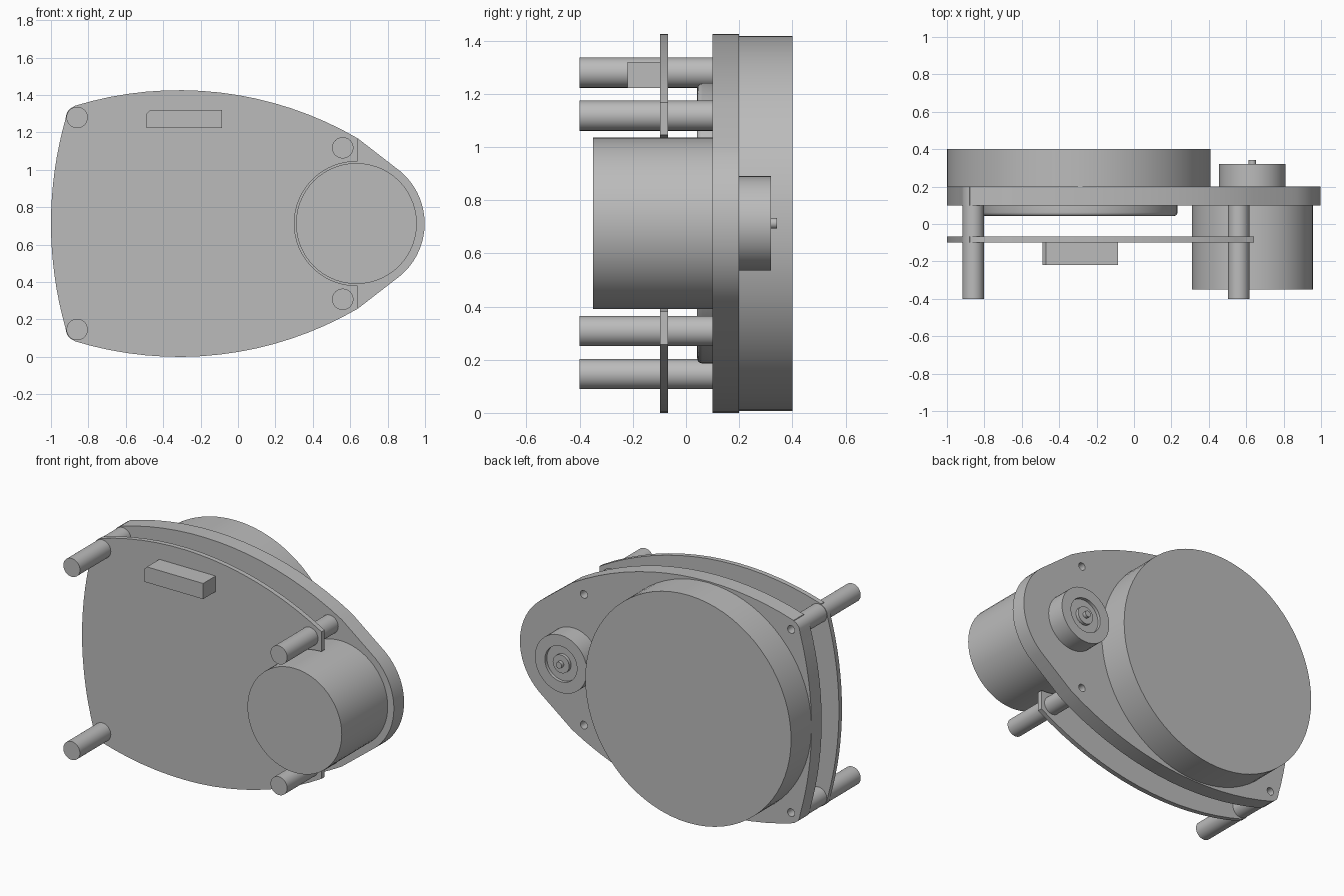
import bpy, bmesh
from math import sin, cos, radians, tau
from mathutils import Vector

cube = bpy.data.objects.get("Cube")
if cube:
    bpy.data.objects.remove(cube, do_unlink=True)

MID = 0.713                 # height of the horizontal symmetry axis
MOTOR_X, DISC_X = 0.633, -0.295
POSTS = {"rear": (-0.86, 0.567), "tip": (0.56, 0.405)}

grey = bpy.data.materials.new("plain grey")
grey.use_nodes = True
grey.diffuse_color = (0.5, 0.5, 0.5, 1)
grey.node_tree.nodes["Principled BSDF"].inputs["Base Color"].default_value = (0.5, 0.5, 0.5, 1)


def finish(name, bm):
    """Clean the mesh, add it to the scene and smooth its round sides."""
    bmesh.ops.remove_doubles(bm, verts=bm.verts, dist=1e-5)
    bmesh.ops.recalc_face_normals(bm, faces=bm.faces)
    mesh = bpy.data.meshes.new(name)
    bm.to_mesh(mesh)
    bm.free()
    mesh.materials.append(grey)
    obj = bpy.data.objects.new(name, mesh)
    bpy.context.collection.objects.link(obj)
    bpy.ops.object.select_all(action="DESELECT")
    obj.select_set(True)
    bpy.context.view_layer.objects.active = obj
    bpy.ops.object.shade_smooth_by_angle(angle=radians(30))
    return obj


def lathe(name, x, z, profile, steps=48):
    """Turn a profile of (radius, y) points about an axis along y."""
    bm = bmesh.new()
    verts = [bm.verts.new((x + r, y, MID + z)) for r, y in profile]
    edges = [bm.edges.new(pair) for pair in zip(verts, verts[1:])]
    bmesh.ops.spin(bm, geom=verts + edges, cent=(x, 0, MID + z), axis=(0, 1, 0),
                   angle=tau, steps=steps, use_duplicate=False)
    return finish(name, bm)


def cylinder(name, x, z, r, y0, y1, steps=48):
    return lathe(name, x, z, [(0, y0), (r, y0), (r, y1), (0, y1)], steps)


def slab(name, loops, y0, y1):
    """Extrude flat (x, z) loops along y; inner loops become holes."""
    curve = bpy.data.curves.new(name, "CURVE")
    curve.dimensions, curve.fill_mode = "2D", "BOTH"
    curve.extrude = (y1 - y0) / 2
    for loop in loops:
        spline = curve.splines.new("POLY")
        spline.points.add(len(loop) - 1)
        for point, (x, z) in zip(spline.points, loop):
            point.co = (x, z, 0, 1)
        spline.use_cyclic_u = True
    temp = bpy.data.objects.new(name + " outline", curve)
    mesh = bpy.data.meshes.new_from_object(temp)
    bm = bmesh.new()
    bm.from_mesh(mesh)
    for v in bm.verts:
        v.co = Vector((v.co.x, (y0 + y1) / 2 - v.co.z, v.co.y + MID))
    bpy.data.objects.remove(temp)
    bpy.data.curves.remove(curve)
    bpy.data.meshes.remove(mesh)
    return finish(name, bm)


def arc(x, z, r, start, end, n):
    angles = [radians(start + (end - start) * i / n) for i in range(n + 1)]
    return [(x + r * cos(a), z + r * sin(a)) for a in angles]


def mirrored(half):
    """Close a half outline by reflecting it; its ends lie on the axis."""
    return half + [(x, -z) for x, z in reversed(half[1:-1])]


# Outline shared by the mounting plate and the circuit board
bulge = (arc(-0.315, -1.187, 1.9, 59.8, 107.2, 16)
         + arc(*POSTS["rear"], 0.06, 108, 163, 6)
         + arc(1.05, 0, 2.05, 164.2, 180, 8))
tip = arc(MOTOR_X, 0, 0.365, 0, 55, 10)
notch = arc(MOTOR_X, 0, 0.332, 180, 90, 16) + [(0.64, 0.332)]

# Mounting plate with screw holes
holes = [arc(x, side * z, 0.024, 0, 345, 23)
         for x, z in POSTS.values() for side in (1, -1)]
slab("mounting_plate", [mirrored(tip + bulge)] + holes, 0.1, 0.2)

# Circuit board, notched around the motor
slab("circuit_board", [mirrored(notch + bulge)], -0.098, -0.068)

# Connector with one clipped corner
connector = [(-0.49, 0.51), (-0.085, 0.51), (-0.085, 0.607), (-0.47, 0.607), (-0.49, 0.587)]
slab("connector", [connector], -0.22, -0.098)

# Standoff posts
for label, (x, z) in POSTS.items():
    for level, side in (("upper", 1), ("lower", -1)):
        cylinder(f"{level}_{label}_post", x, side * z, 0.057, -0.4, 0.1, 32)

# Large back disc and the rounded cap in front of the plate
cylinder("back_disc", DISC_X, 0, 0.705, 0.2, 0.4, 72)
lip = [(r, y) for r, y in arc(0.507, 0.062, 0.02, -90, 0, 5)]
lathe("front_cap", DISC_X, 0, [(0, 0.042)] + lip + [(0.527, 0.1), (0, 0.1)], 72)

# Motor, and the hub behind it with a ring groove and shaft
cylinder("motor", MOTOR_X, 0, 0.323, -0.35, 0.1, 56)
lathe("hub", MOTOR_X, 0, [(0, 0.2), (0.178, 0.2), (0.178, 0.32), (0.11, 0.32), (0.11, 0.3),
                          (0.056, 0.3), (0.056, 0.32), (0, 0.32)])
cylinder("shaft", MOTOR_X, 0, 0.02, 0.32, 0.342, 24)
